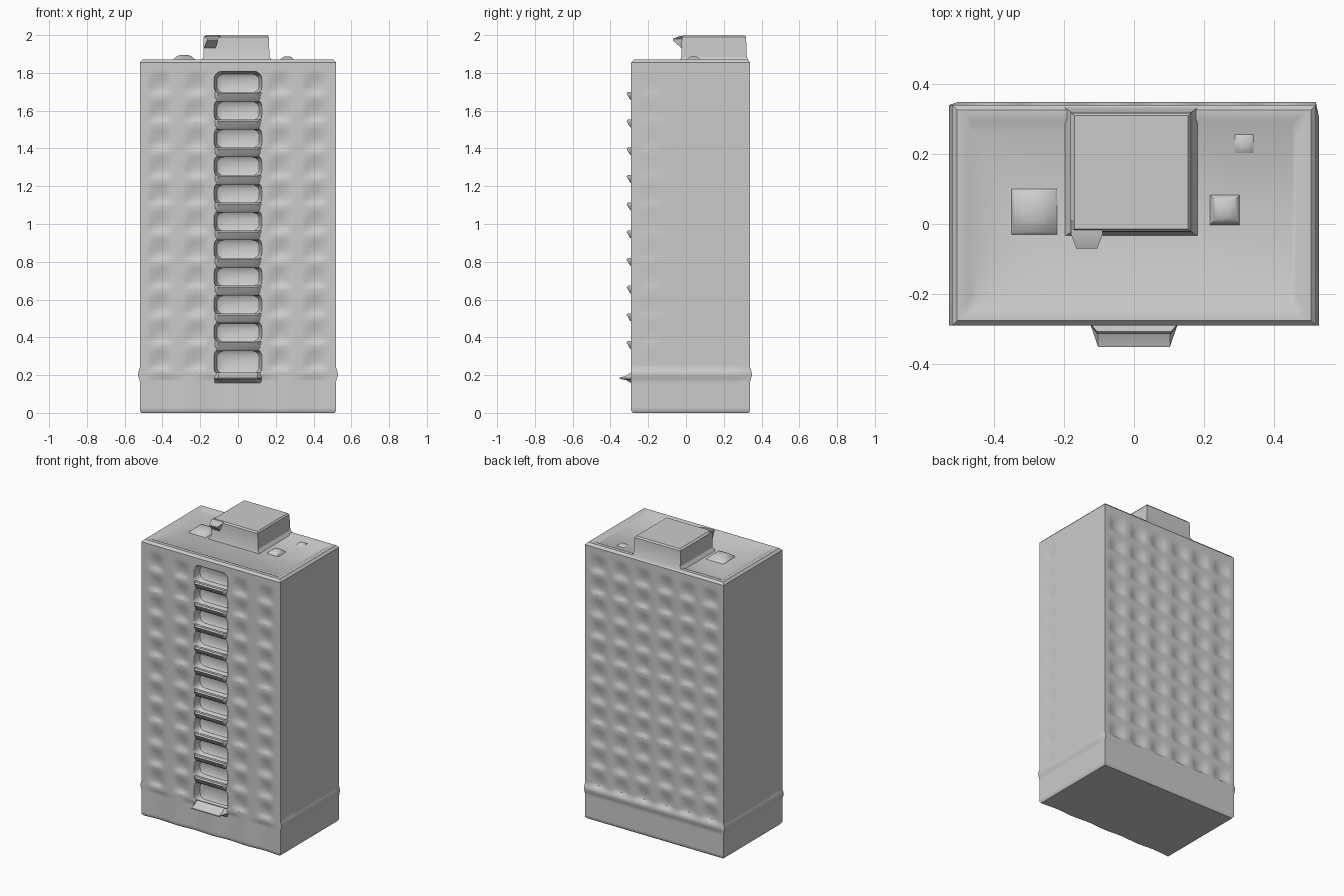
import bpy, bmesh, math

if "Cube" in bpy.data.objects:
    bpy.data.objects.remove(bpy.data.objects["Cube"])

PITCH = 0.1465
ROWS = [0.28 + PITCH * i for i in range(11)]


def make(name, bm, angle=35):
    bmesh.ops.recalc_face_normals(bm, faces=bm.faces[:])
    me = bpy.data.meshes.new(name)
    bm.to_mesh(me)
    bm.free()
    ob = bpy.data.objects.new(name, me)
    bpy.context.collection.objects.link(ob)
    bpy.ops.object.select_all(action='DESELECT')
    ob.select_set(True)
    bpy.context.view_layer.objects.active = ob
    bpy.ops.object.shade_smooth_by_angle(angle=math.radians(angle))
    return ob


def loft(bm, rings):
    loops = [[bm.verts.new(p) for p in r] for r in rings]
    n = len(loops[0])
    for a, b in zip(loops, loops[1:]):
        for i in range(n):
            bm.faces.new((a[i], a[(i + 1) % n], b[(i + 1) % n], b[i]))
    bm.faces.new(loops[0][::-1])
    bm.faces.new(loops[-1])


def bump(d, half):
    return max(0.0, math.cos(math.pi / 2 * min(1, abs(d) / half)))


# soft window dent with a steeper sill at its lower edge
def window(u, z, columns, width, depth):
    best = 0
    for c in columns:
        w = bump(u - c, width)
        if w:
            for r in ROWS:
                t = (z - (r - 0.055)) / 0.115
                if 0 < t < 1:
                    best = max(best, w * math.sin(math.pi * t ** 0.6))
    return best * depth


# tower body: stacked outlines with dents pressed into the walls
X, YF, YB = 0.52, -0.29, 0.34
NX, NY, NZ = 72, 20, 130


def outline(z, inset=0.0):
    x1, y0, y1 = X - inset, YF + inset, YB - inset
    ledge = 0.009 * bump(z - 0.205, 0.03)
    pts = []
    for i in range(NX):
        x = -x1 + 2 * x1 * i / NX
        d = window(x, z, (-0.41, -0.22, 0.22, 0.41), 0.065, 0.014)
        if z < 0.19 and 0 < i:
            d += 0.007 * (1 - math.cos(x * 2 * math.pi / 0.26)) / 2
        pts.append((x - (ledge if i == 0 else 0), y0 + d, z))
    for i in range(NY):
        y = y0 + (y1 - y0) * i / NY
        pts.append((x1 + ledge - window(y, z, (-0.19,), 0.05, 0.004), y, z))
    for i in range(NX):
        x = x1 - 2 * x1 * i / NX
        d = window(x, z, (-0.42, -0.25, -0.085, 0.085, 0.25, 0.42), 0.065, 0.014)
        pts.append((x, y1 + ledge - d, z))
    for i in range(NY):
        y = y1 + (y0 - y1) * i / NY
        pts.append((-x1 - ledge + window(y, z, (-0.19,), 0.05, 0.004), y, z))
    return pts


rings = [outline(0, 0.008)]
rings += [outline(0.012 + 1.843 * k / NZ) for k in range(NZ + 1)]
rings += [outline(1.87, 0.014), outline(1.87, 0.04), outline(1.862, 0.055)]
bm = bmesh.new()
loft(bm, rings)
body = make("tower_body", bm)


# balcony recess cutters: rounded openings narrowing inward
def rounded(w, h, r, y, zc):
    pts = []
    for k, (sx, sz) in enumerate(((1, 1), (-1, 1), (-1, -1), (1, -1))):
        for j in range(6):
            a = math.pi / 2 * (k + j / 5)
            pts.append((sx * (w - r) + r * math.cos(a), y, zc + sz * (h - r) + r * math.sin(a)))
    return pts


bm = bmesh.new()
for i, z in enumerate(ROWS):
    h = 0.064 if i else 0.075
    zc = z if i else 0.268
    loft(bm, [rounded(0.128, h, 0.04, -0.34, zc),
              rounded(0.126, h - 0.002, 0.04, -0.285, zc),
              rounded(0.112, h - 0.016, 0.035, -0.245, zc),
              rounded(0.095, h - 0.032, 0.025, -0.235, zc)])
cutter = make("balcony_cutter", bm)
cutter.hide_render = True
cutter.hide_viewport = False
mod = body.modifiers.new("recesses", 'BOOLEAN')
mod.operation = 'DIFFERENCE'
mod.object = cutter
mod.solver = 'EXACT'
bpy.ops.object.select_all(action='DESELECT')
bpy.context.view_layer.objects.active = body
body.select_set(True)
bpy.ops.object.modifier_apply(modifier=mod.name)
bpy.data.objects.remove(cutter, do_unlink=True)


# lips: wedge profile (y, z) swept across x, tapering at the ends
def wedge(bm, profile, zc, width):
    rings = []
    for x, s in ((-width, 0.1), (-width * 0.82, 1), (width * 0.82, 1), (width, 0.1)):
        rings.append([(x, -0.28 + (y + 0.28) * (s if y < -0.285 else 1), zc + z)
                      for y, z in profile])
    loft(bm, rings)


bm = bmesh.new()
LIP = [(-0.28, -0.03), (-0.297, -0.016), (-0.315, 0.014), (-0.308, 0.022), (-0.28, 0.018)]
for z in ROWS[1:]:
    wedge(bm, LIP, z - 0.068, 0.128)
make("balcony_lips", bm)

# entrance canopy
bm = bmesh.new()
wedge(bm, [(-0.24, -0.03), (-0.29, -0.022), (-0.316, -0.006), (-0.352, 0.0),
           (-0.352, 0.006), (-0.318, 0.016), (-0.29, 0.035), (-0.24, 0.012)], 0.18, 0.125)
make("entrance_canopy", bm)


# rooftop machine room, flared at its foot
def rect(x0, x1, y0, y1, z):
    return [(x0, y0, z), (x1, y0, z), (x1, y1, z), (x0, y1, z)]


bm = bmesh.new()
loft(bm, [rect(-0.2, 0.185, -0.035, 0.335, 1.858), rect(-0.182, 0.167, -0.025, 0.322, 1.885),
          rect(-0.182, 0.163, -0.022, 0.318, 1.99), rect(-0.17, 0.155, -0.014, 0.31, 2.0)])
make("machine_room", bm, 25)

# small hood on the machine room corner
bm = bmesh.new()
loft(bm, [rect(-0.18, -0.12, -0.022, 0.01, 1.93), rect(-0.165, -0.105, -0.07, 0.01, 1.972),
          rect(-0.165, -0.105, -0.07, 0.01, 1.98), rect(-0.18, -0.09, -0.03, 0.01, 1.996)])
make("machine_room_hood", bm, 25)

# low roof vents
for name, x, y, r, h in (("roof_vent_left", -0.285, 0.035, 0.068, 0.036),
                         ("roof_vent_right", 0.26, 0.04, 0.045, 0.028),
                         ("roof_vent_back", 0.315, 0.23, 0.03, 0.014)):
    bm = bmesh.new()
    levels = ((1.0, 0), (0.85, 0.35), (0.6, 0.8), (0.35, 1))
    loft(bm, [rect(x - r * s, x + r * s, y - r * s, y + r * s, 1.858 + h * t) for s, t in levels])
    make(name, bm, 60)
